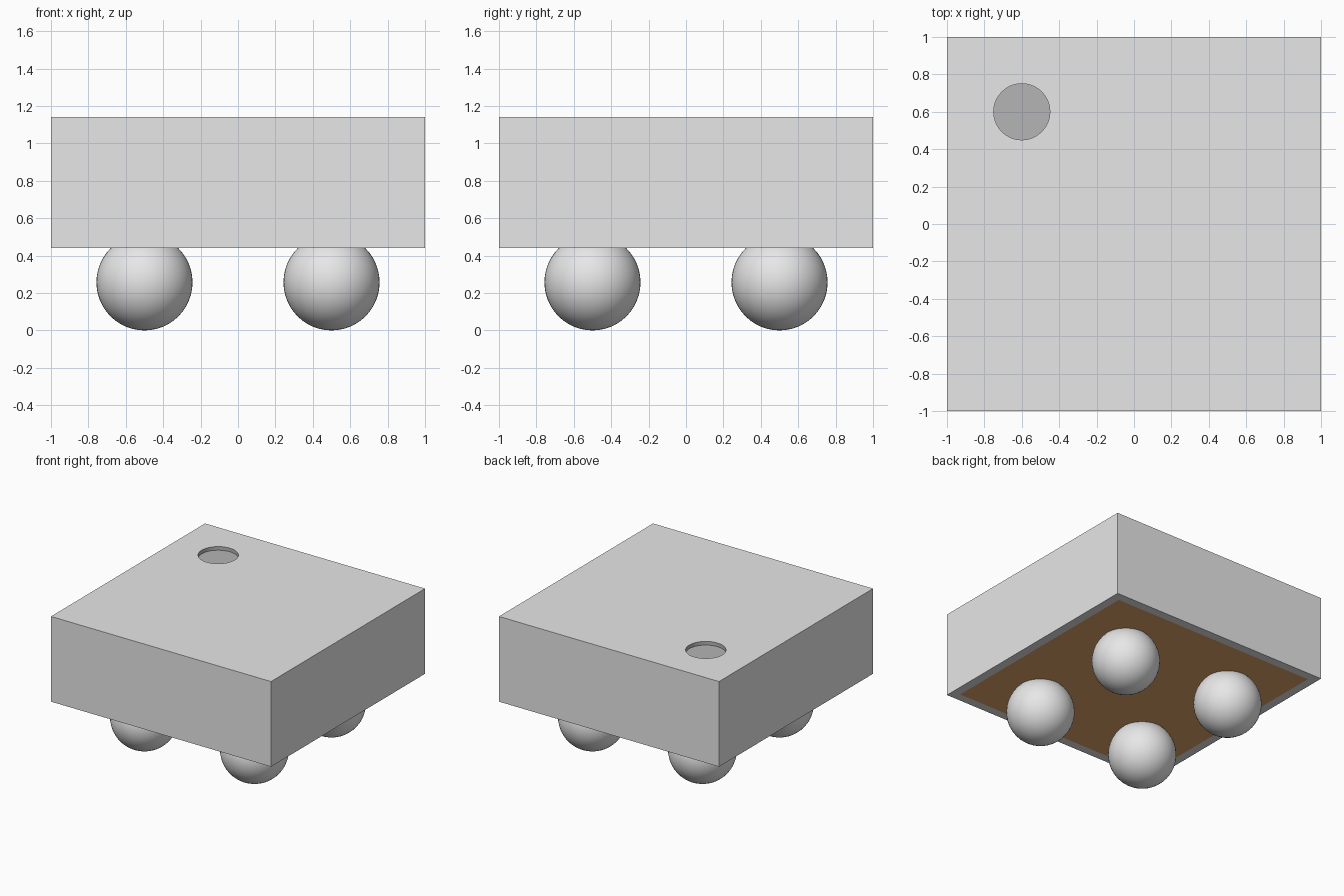
import bpy
import bmesh
from mathutils import Matrix, Vector

if "Cube" in bpy.data.objects:
    bpy.data.objects.remove(bpy.data.objects["Cube"])

BOTTOM, TOP = 0.44, 1.14
BALL_R = 0.257
HOLE = Vector((-0.6, 0.6, TOP))
HOLE_R, HOLE_DEPTH = 0.15, 0.03


def material(name, rgb):
    mat = bpy.data.materials.new(name)
    mat.use_nodes = True
    mat.diffuse_color = (*rgb, 1)
    node = next(n for n in mat.node_tree.nodes if n.type == "BSDF_PRINCIPLED")
    node.inputs["Base Color"].default_value = (*rgb, 1)
    return mat


def add_object(name, bm, *mats):
    mesh = bpy.data.meshes.new(name)
    bm.to_mesh(mesh)
    bm.free()
    for mat in mats:
        mesh.materials.append(mat)
    obj = bpy.data.objects.new(name, mesh)
    bpy.context.collection.objects.link(obj)
    return obj


light_grey = material("light grey", (0.8, 0.8, 0.8))
dark_grey = material("dark grey", (0.46, 0.46, 0.46))
brown = material("brown", (0.76, 0.40, 0.15))

# Square body with a framed panel inset in the underside
bm = bmesh.new()
bmesh.ops.create_cube(bm, size=1, matrix=Matrix.Translation((0, 0, (BOTTOM + TOP) / 2))
                      @ Matrix.Diagonal((2, 2, TOP - BOTTOM, 1)))
under = [f for f in bm.faces if f.normal.z < -0.5]
bmesh.ops.inset_region(bm, faces=under, thickness=0.1)
under[0].material_index = 2
body = add_object("body", bm, light_grey, dark_grey, brown)

# Shallow round recess cut into the top
bm = bmesh.new()
bmesh.ops.create_cone(bm, cap_ends=True, segments=64, radius1=HOLE_R, radius2=HOLE_R,
                      depth=HOLE_DEPTH * 2, matrix=Matrix.Translation(HOLE))
cutter = add_object("recess_cutter", bm, light_grey, dark_grey, brown)
cutter.hide_render = True
cut = body.modifiers.new("recess", "BOOLEAN")
cut.operation = "DIFFERENCE"
cut.solver = "EXACT"
cut.object = cutter
bpy.context.view_layer.update()
graph = bpy.context.evaluated_depsgraph_get()
cut_mesh = bpy.data.meshes.new_from_object(body.evaluated_get(graph))
body.modifiers.clear()
body.data = cut_mesh
bpy.data.objects.remove(cutter)

# The recess floor and wall are darker
for face in body.data.polygons:
    offset = face.center - HOLE
    if offset.xy.length < HOLE_R + 0.01 and -HOLE_DEPTH - 0.01 < offset.z < -0.005:
        face.material_index = 1

# Four smooth ball feet
for side, x in (("left", 0.5), ("right", -0.5)):
    for end, y in (("front", -0.5), ("back", 0.5)):
        bm = bmesh.new()
        bmesh.ops.create_uvsphere(bm, u_segments=48, v_segments=24, radius=BALL_R)
        for face in bm.faces:
            face.smooth = True
        foot = add_object(f"{end}_{side}_foot", bm, light_grey)
        foot.location = (x, y, BALL_R)
